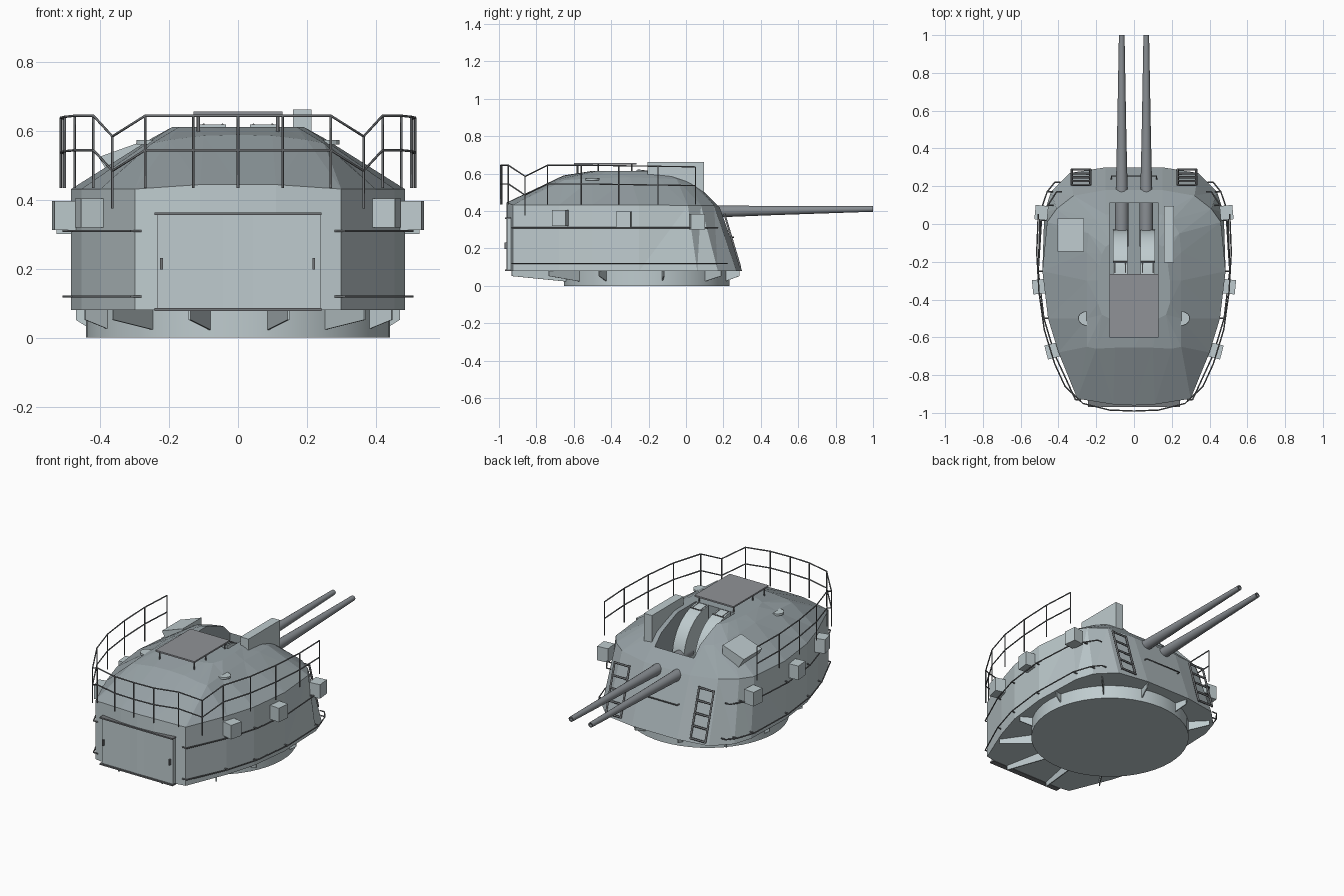
import bpy, bmesh, math
from mathutils import Vector

if "Cube" in bpy.data.objects:
    bpy.data.objects.remove(bpy.data.objects["Cube"])


def paint(name, rgb):
    m = bpy.data.materials.new(name)
    m.diffuse_color = (*rgb, 1)
    m.use_nodes = True
    m.node_tree.nodes["Principled BSDF"].inputs["Base Color"].default_value = m.diffuse_color
    return m


LIGHT = paint("wall_grey", (.52, .60, .62))
FRONT = paint("front_grey", (.40, .46, .48))
ROOF = paint("roof_grey", (.31, .36, .38))
PLATE = paint("plate_grey", (.28, .29, .31))
GUN = paint("gun_grey", (.25, .27, .29))
DARK = paint("rail_grey", (.17, .18, .19))


def finish(bm, name, mat=LIGHT):
    bmesh.ops.recalc_face_normals(bm, faces=bm.faces)
    me = bpy.data.meshes.new(name)
    bm.to_mesh(me)
    bm.free()
    me.materials.append(mat)
    ob = bpy.data.objects.new(name, me)
    bpy.context.collection.objects.link(ob)
    return ob


def smooth(ob):
    bpy.ops.object.select_all(action='DESELECT')
    ob.select_set(True)
    bpy.context.view_layer.objects.active = ob
    bpy.ops.object.shade_smooth_by_angle(angle=math.radians(35))


def box(name, lo, hi, rot=0, mat=LIGHT):
    bm = bmesh.new()
    bmesh.ops.create_cube(bm, size=1)
    ob = finish(bm, name, mat)
    a, b = Vector(lo), Vector(hi)
    for v in ob.data.vertices:
        v.co = v.co * (b - a)
    ob.location = (a + b) / 2
    ob.rotation_euler.z = rot
    return ob


def prism(name, pts, offset):
    """Extrude a planar polygon by an offset vector."""
    bm = bmesh.new()
    f = bm.faces.new([bm.verts.new(p) for p in pts])
    r = bmesh.ops.extrude_face_region(bm, geom=[f])
    vs = [g for g in r['geom'] if isinstance(g, bmesh.types.BMVert)]
    bmesh.ops.translate(bm, verts=vs, vec=offset)
    return finish(bm, name)


def tubes(name, paths, r=0.0037):
    cu = bpy.data.curves.new(name, 'CURVE')
    cu.dimensions = '3D'
    cu.bevel_depth, cu.bevel_resolution, cu.use_fill_caps = r, 1, True
    for p in paths:
        s = cu.splines.new('POLY')
        s.points.add(len(p) - 1)
        for q, c in zip(s.points, p):
            q.co = (*c, 1)
    cu.materials.append(DARK)
    ob = bpy.data.objects.new(name, cu)
    bpy.context.collection.objects.link(ob)
    return ob


# Gun house: four half-outlines from nose to rear, mirrored and lofted
wall = [(.485, -.25), (.455, -.5), (.40, -.68), (.30, -.925)]
floor = [(0, .30), (.15, .30), (.34, .27), (.44, .17), (.475, .06)] + wall + [(.11, -.955), (0, -.96)]
floor = [(x, y, .08) for x, y in floor]
eave = [(0, .18, .42), (.15, .18, .42), (.32, .15, .43), (.41, .08, .43), (.46, .01, .43)]
eave += [(x, y, .432) for x, y in wall] + [(.11, -.955, .445), (0, -.96, .445)]
roof = [(0, .05, .55), (.15, .05, .55), (.20, .02, .555), (.24, -.05, .57), (.25, -.15, .575),
        (.25, -.3, .58), (.25, -.5, .575), (.25, -.65, .565), (.2, -.66, .575),
        (.1, -.655, .587), (0, -.655, .59)]
crown = [(0, -.1), (.12, -.1), (.15, -.12), (.17, -.16), (.18, -.22), (.19, -.3), (.19, -.42),
         (.17, -.48), (.13, -.5), (.08, -.51), (0, -.51)]
crown = [(x, y, .613) for x, y in crown]
bm = bmesh.new()
rings = []
for half in (floor, eave, roof, crown):
    loop = half + [(-x, y, z) for x, y, z in half[-2:0:-1]]
    rings.append([bm.verts.new(p) for p in loop])
n = len(rings[0])
for a, b in zip(rings, rings[1:]):
    for i in range(n):
        bm.faces.new((a[i], a[(i + 1) % n], b[(i + 1) % n], b[i]))
bm.faces.new(rings[0])
bm.faces.new(rings[-1])
bmesh.ops.triangulate(bm, faces=[f for f in bm.faces if len(f.verts) == 4])
house = finish(bm, "gun_house")

# Gun slot cut through the roof
cutter = box("slot_cutter", (-.13, -.28, .36), (.13, .11, .8))
cutter.hide_render = True
cutter.hide_set(True)
mod = house.modifiers.new("slot", 'BOOLEAN')
mod.operation, mod.solver, mod.object = 'DIFFERENCE', 'EXACT', cutter
bpy.context.view_layer.objects.active = house
house.select_set(True)
bpy.ops.object.modifier_apply(modifier="slot")
bpy.data.objects.remove(cutter)

# Lighter walls, darker roof and front plate
house.data.materials.clear()
for m in (LIGHT, FRONT, ROOF):
    house.data.materials.append(m)
for p in house.data.polygons:
    p.material_index = 2 if p.center.z > .345 else 1 if p.normal.y > .5 else 0

# Base ring
bm = bmesh.new()
bmesh.ops.create_cone(bm, cap_ends=True, segments=48, radius1=.442, radius2=.442, depth=.085)
base = finish(bm, "base_ring")
base.location = (0, -.21, .0425)
smooth(base)

for s in (-1, 1):
    side = "right" if s > 0 else "left"
    # Gussets between base ring and floor edge
    for i, (x, y) in enumerate([(.145, -.94), (.37, -.74), (.45, -.47), (.475, -.12), (.40, .19), (.145, .29)]):
        d = Vector((s * x, y + .21, 0))
        c = Vector((0, -.21, 0))
        inner = c + d.normalized() * .43
        outer = c + d * .99
        t = Vector((-d.y, d.x, 0)).normalized() * .006
        prism(f"gusset_{side}_{i}", [inner + Vector((0, 0, .082)), outer + Vector((0, 0, .082)),
              outer + Vector((0, 0, .052)), inner + Vector((0, 0, .022))], t)

    # Barrels, turned around the y axis
    bm = bmesh.new()
    prof = [(0, -.12), (.036, -.12), (.036, .13), (.031, .19), (.024, .5), (.015, 1), (.009, 1), (.009, .95), (0, .95)]
    vs = [bm.verts.new((r, y, 0)) for r, y in prof]
    es = [bm.edges.new(e) for e in zip(vs, vs[1:])]
    bmesh.ops.spin(bm, geom=vs + es, cent=(0, 0, 0), axis=(0, 1, 0), angle=2 * math.pi, steps=16)
    bmesh.ops.remove_doubles(bm, verts=bm.verts, dist=.0005)
    for v in bm.verts:
        v.co += Vector((s * .065, 0, .395 + .016 * v.co.y))
    smooth(finish(bm, f"barrel_{side}", GUN))

    # Curved mantlet behind each barrel
    arc = [(s * .035, -.265 + .235 * math.sin(a), .385 + .235 * math.cos(a))
           for a in [math.pi / 2 * k / 10 for k in range(11)]]
    smooth(prism(f"mantlet_{side}", arc + [(s * .035, -.03, .35), (s * .035, -.265, .35)], (s * .077, 0, 0)))
    tubes(f"mantlet_rail_{side}", [[(s * .035, -.2, .613), (s * .112, -.2, .613)]] +
          [[(s * x, -.2, .6), (s * x, -.2, .613), (s * x, -.26, .62)] for x in (.045, .1)], .003)

    # Wall boxes
    for i, (x, y, z, a) in enumerate([(.49, .06, .343, .1), (.503, -.332, .355, -.1), (.432, -.672, .363, -.25)]):
        box(f"wall_box_{side}_{i}", (s * x - .034, y - .038, z - .042), (s * x + .034, y + .038, z + .042), s * a)

    # Half-round vision covers on the roof
    pts = [(s * (.245 + .05 * math.sin(a)), -.5 + .038 * math.cos(a), .562)
           for a in [math.pi * k / 10 for k in range(11)]]
    prism(f"vision_cover_{side}", pts, (0, 0, .012))

    # Ladders on the sloped front
    lo, hi = Vector((0, .29, .1)), Vector((0, .205, .385))
    rails = []
    for x in (.232, .33):
        off = Vector((s * x, 0, 0))
        rails.append([lo + off, hi + off])
    for k in range(5):
        p = lo.lerp(hi, .02 + .24 * k)
        rails.append([p + Vector((s * .232, 0, 0)), p + Vector((s * .33, 0, 0))])
    tubes(f"ladder_{side}", rails, .006)

    # Handrails low along the walls
    for z, front in ((.31, [(.49, .02), (.455, .10), (.41, .17)]), (.12, [(.497, .06), (.46, .17), (.42, .22)])):
        path = [(s * x, y, z) for x, y in [(.31, -.93), (.42, -.69), (.477, -.5), (.507, -.25)] + front]
        stubs = [[p, (p[0] - s * .03, p[1], z)] for p in path]
        tubes(f"handrail_{side}_{int(z * 100)}", [path] + stubs)

# Guard rail around the rear and sides: x, y, top height
half = [(0, -.99, .645), (.13, -.985, .645), (.27, -.95, .645), (.365, -.86, .585), (.42, -.74, .645),
        (.475, -.56, .645), (.503, -.36, .642), (.515, -.15, .639), (.507, .05, .636)]
full = [(-x, y, z) for x, y, z in half[:0:-1]] + half
paths = [full, [(x, y, z - .1) for x, y, z in full]]
for x, y, z in full:
    paths.append([(x, y, z), (x, y, .375 if z < .6 else .435)])
tubes("guard_rail", paths)

# Raised roof canopy on legs
box("canopy_plate", (-.13, -.6, .648), (.13, -.265, .657), mat=PLATE)
tubes("canopy_legs", [[(x, y, .56), (x, y, .65)] for x in (-.115, .115) for y in (-.58, -.47, -.29)], .005)

# Sight box, roof hatch
box("sight_box", (.16, -.205, .48), (.213, .095, .663))
prism("roof_hatch", [(-.405, .03, .525), (-.265, .03, .575), (-.265, .03, .48), (-.36, .03, .45)], (0, -.175, 0))

# Rear door with rails and handles
prism("rear_door", [(-.235, -.958, .085), (.24, -.958, .085), (.24, -.958, .36), (-.235, -.958, .36)], (0, .03, 0))
for z in (.082, .36):
    box("door_rail", (-.243, -.968, z - .004), (.243, -.935, z + .004), mat=DARK)
for x in (-.222, .22):
    box("door_handle", (x - .004, -.97, .198), (x + .004, -.95, .232), mat=DARK)

# Grab bar on the front plate
tubes("front_grab_bar", [[(-.12, .22, .26), (-.12, .255, .26), (.12, .255, .26), (.12, .22, .26)]])
